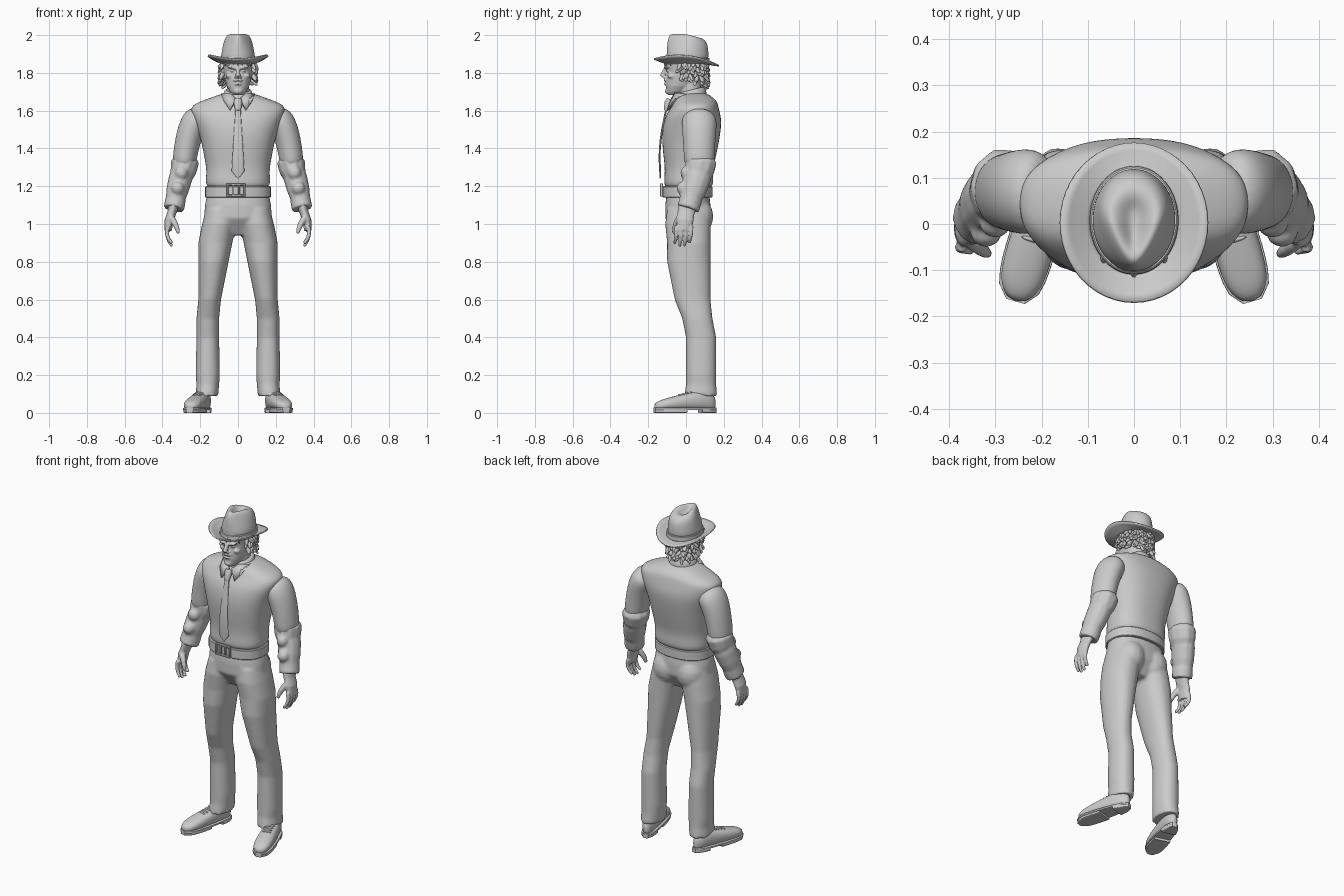
import bpy, bmesh, math, random
from mathutils import Matrix, Vector

cube = bpy.data.objects.get("Cube")
if cube:
    bpy.data.objects.remove(cube)
random.seed(4)

UP, BACK = Vector((0, 0, 1)), Vector((0, 1, 0))
grey = (.6, .6, .6, 1)
clay = bpy.data.materials.new("clay_grey")
clay.use_nodes = True
clay.diffuse_color = grey
clay.node_tree.nodes["Principled BSDF"].inputs["Base Color"].default_value = grey


def bridge(bm, loops):
    """Join neighbouring closed loops of vertices with quads."""
    for lower, upper in zip(loops, loops[1:]):
        for k in range(len(lower)):
            following = (k + 1) % len(lower)
            bm.faces.new((lower[k], lower[following], upper[following], upper[k]))


def sweep(bm, rings, axis=None, hint=BACK, sides=20, power=2):
    """Loft capped superellipses given as (centre, side radius, hint radius)."""
    loops = []
    last = len(rings) - 1
    for i, (centre, across, along) in enumerate(rings):
        tangent = axis or rings[min(i + 1, last)][0] - rings[max(i - 1, 0)][0]
        tangent = tangent.normalized()
        v = (hint - hint.dot(tangent) * tangent).normalized()
        u = v.cross(tangent)
        loop = []
        for k in range(sides):
            angle = math.tau * k / sides
            c, s = (math.copysign(abs(w) ** (2 / power), w) for w in (math.cos(angle), math.sin(angle)))
            loop.append(bm.verts.new(centre + u * c * across + v * s * along))
        loops.append(loop)
    bridge(bm, loops)
    bm.faces.new(loops[0])
    bm.faces.new(loops[-1])


def stack(bm, rows, **options):
    """Horizontal sections: (height, half width, front, back) and optional centre x."""
    rings = []
    for height, width, front, back, *x in rows:
        centre = Vector((x[0] if x else 0, (front + back) / 2, height))
        rings.append((centre, width, (back - front) / 2))
    sweep(bm, rings, axis=UP, **options)


def limb(bm, rows, depth=1.0, **options):
    """Sections square to a path: (x, y, z, radius)."""
    sweep(bm, [(Vector(row[:3]), row[3], row[3] * depth) for row in rows], **options)


def curl(bm, start, bend, end, thick, thin, sides=10, hint=BACK):
    """Tapered tube along a quadratic curve."""
    start, bend, end = Vector(start), Vector(bend), Vector(end)
    rings = []
    for step in range(5):
        t = step / 4
        radius = thick + (thin - thick) * t * t
        rings.append((start.lerp(bend, t).lerp(bend.lerp(end, t), t), radius, radius))
    sweep(bm, rings, sides=sides, hint=hint)


def ball(bm, place, size, tilt=0.0):
    matrix = Matrix.Translation(place) @ Matrix.Rotation(tilt, 4, "Y") @ Matrix.Diagonal((*size, 1))
    bmesh.ops.create_uvsphere(bm, u_segments=16, v_segments=10, radius=1, matrix=matrix)


def box(bm, place, size):
    bmesh.ops.create_cube(bm, size=1, matrix=Matrix.Translation(place) @ Matrix.Diagonal((*size, 1)))


def finish(name, bm, sub=0, voxel=0, mirror=False, thick=0, bevel=0):
    bmesh.ops.recalc_face_normals(bm, faces=bm.faces)
    mesh = bpy.data.meshes.new(name)
    bm.to_mesh(mesh)
    bm.free()
    mesh.materials.append(clay)
    part = bpy.data.objects.new(name, mesh)
    bpy.context.collection.objects.link(part)
    bpy.ops.object.select_all(action="DESELECT")
    part.select_set(True)
    bpy.context.view_layer.objects.active = part
    bpy.ops.object.shade_smooth_by_angle(angle=math.pi if sub else math.pi / 4)
    if thick:
        part.modifiers.new("Solidify", "SOLIDIFY").thickness = thick
    if bevel:
        part.modifiers.new("Bevel", "BEVEL").width = bevel
    if mirror:
        part.modifiers.new("Mirror", "MIRROR").use_mirror_merge = False
    if sub:
        subdivision = part.modifiers.new("Subdivision", "SUBSURF")
        subdivision.levels = subdivision.render_levels = sub
    if voxel:
        remesh = part.modifiers.new("Remesh", "REMESH")
        remesh.mode, remesh.voxel_size, remesh.use_smooth_shade = "VOXEL", voxel, True
        smooth = part.modifiers.new("Smooth", "SMOOTH")
        smooth.factor, smooth.iterations = .5, 4


# Shirt body, flared over the belt
bm = bmesh.new()
stack(bm, [(1.18, .15, -.1, .12), (1.21, .175, -.12, .15), (1.28, .165, -.11, .14),
           (1.36, .18, -.12, .16), (1.46, .2, -.13, .18), (1.54, .23, -.12, .19),
           (1.59, .25, -.1, .18), (1.63, .25, -.07, .17), (1.66, .17, -.06, .16),
           (1.7, .06, -.03, .1)], sides=28, power=2.4)
finish("shirt_body", bm, sub=2)

# Trousers: pelvis, seat and legs fused together
bm = bmesh.new()
stack(bm, [(1.18, .16, -.1, .12), (1.1, .175, -.11, .13), (1.03, .18, -.11, .13),
           (.94, .1, -.05, .08)], sides=32, power=2.3)
ball(bm, (.08, .06, 1.04), (.085, .085, .1))
stack(bm, [(1.08, .08, -.1, .12, .09), (1, .09, -.11, .13, .1), (.9, .09, -.1, .13, .12),
           (.8, .08, -.1, .13, .13), (.6, .06, -.06, .13, .15), (.5, .06, -.02, .14, .16),
           (.4, .06, 0, .16, .16), (.2, .064, 0, .16, .16), (.15, .06, 0, .16, .16),
           (.09, .06, -.01, .165, .165)], sides=28, power=2.2)
finish("trousers", bm, voxel=.009, mirror=True)

# Belt with square buckle
bm = bmesh.new()
stack(bm, [(z, .174, -.124, .14) for z in (1.14, 1.2)], sides=48, power=2.3)
finish("belt", bm, bevel=.004)
bm = bmesh.new()
middle = Vector((-.01, -.13, 1.18))
for side in (-1, 1):
    box(bm, middle + Vector((side * .045, 0, 0)), (.01, .016, .07))
    box(bm, middle + Vector((side * .015, 0, 0)), (.01, .014, .06))
    box(bm, middle + UP * side * .03, (.1, .016, .01))
finish("belt_buckle", bm, bevel=.002)

# Sleeves: upper arm, rolled fold, forearm and cuff
bm = bmesh.new()
limb(bm, [(.19, .07, 1.58, .05), (.22, .07, 1.56, .075), (.25, .07, 1.5, .072),
          (.27, .07, 1.42, .067), (.28, .07, 1.36, .065), (.29, .07, 1.29, .06)], depth=1.27)
finish("upper_sleeves", bm, sub=2, mirror=True)
bm = bmesh.new()
limb(bm, [(.28, .08, 1.35, .06), (.28, .08, 1.33, .075), (.29, .07, 1.28, .07),
          (.3, .06, 1.25, .06)], depth=1.15, sides=10)
limb(bm, [(.29, .07, 1.29, .06), (.305, .06, 1.24, .063), (.32, .04, 1.18, .06),
          (.335, .02, 1.12, .05)], depth=1.15, sides=12)
limb(bm, [(.33, .026, 1.13, .055), (.34, .01, 1.08, .055)], depth=1.1, sides=14)
# Loose folds in the cloth
for k in range(4):
    ball(bm, (.3 + .01 * k, .09 * (k % 2) - .01 * k, 1.27 - .04 * k), (.034, .03, .035), tilt=.5)
finish("forearm_sleeves", bm, mirror=True, voxel=.008)

# Hands: palm, four curled fingers and thumb
bm = bmesh.new()
limb(bm, [(.34, .01, 1.1, .028), (.35, 0, 1.06, .024), (.365, -.005, 1.02, .024),
          (.37, -.01, .965, .02)], depth=1.9, sides=14)
for k in range(4):
    y = .028 - .026 * k
    reach = .9 - .02 * math.sin(k)
    curl(bm, (.37, y, .99), (.39, y, .94), (.35, y - .01, reach), .012, .008)
curl(bm, (.36, -.03, 1.04), (.325, -.06, 1), (.315, -.065, .95), .018, .009)
finish("hands", bm, mirror=True, voxel=.0045)

# Shoes turned outwards, with upper, sole, heel and laces
turn = Matrix.Translation((.166, .148, 0)) @ Matrix.Rotation(math.radians(16), 4, "Z")
LENGTH = .338


def shoe_loft(bm, first, last, height, inset, power):
    """Sections from heel to toe; height gives bottom and top at each step."""
    rings = []
    for step in range(first, last + 1):
        t = step / 12
        edge = max(.02, 4 * t * (1 - t))
        width = edge ** .3 * (.047 + .02 * t * t) - inset
        low, high = height(t)
        rings.append((Vector((0, .01 - LENGTH * t, (low + high) / 2)), width, (high - low) / 2))
    sweep(bm, rings, axis=-BACK, hint=UP, power=power)


bm = bmesh.new()
shoe_loft(bm, 0, 12, lambda t: (.015, .05 + .085 * (1 - t) ** .7 * min(1, .4 + 3 * t)), .003, 2.4)
bm.transform(turn)
finish("shoe_uppers", bm, sub=1, mirror=True)
bm = bmesh.new()
shoe_loft(bm, 0, 12, lambda t: (.014, .028), 0, 6)
shoe_loft(bm, 0, 3, lambda t: (0, .02), 0, 6)
shoe_loft(bm, 6, 12, lambda t: (0, .02), .003, 6)
bm.transform(turn)
finish("shoe_soles", bm, mirror=True)
bm = bmesh.new()
for k in range(4):
    ball(bm, (0, -.13 - .02 * k, .108 - .005 * k), (.026, .005, .007))
bm.transform(turn)
finish("shoe_laces", bm, mirror=True)

# Head: skull, jaw, neck and mirrored features fused together
bm = bmesh.new()
stack(bm, [(1.683, .026, -.095, -.05), (1.7, .043, -.104, 0), (1.73, .06, -.107, .04),
           (1.77, .07, -.107, .08), (1.81, .077, -.1, .1), (1.85, .08, -.11, .11),
           (1.9, .07, -.1, .1)], sides=28, power=2.2)
limb(bm, [(0, .03, 1.62, .063), (0, .015, 1.78, .058)])
curl(bm, (0, -.1, 1.835), (0, -.115, 1.81), (0, -.126, 1.78), .011, .014)
ball(bm, (0, -.108, 1.76), (.026, .01, .007))
ball(bm, (0, -.108, 1.742), (.02, .01, .006))
ball(bm, (0, -.096, 1.703), (.024, .016, .016))
ball(bm, (.012, -.115, 1.777), (.008, .01, .007))
ball(bm, (.033, -.1, 1.83), (.027, .018, .009), tilt=-.25)
ball(bm, (.046, -.075, 1.785), (.02, .024, .014), tilt=.4)
ball(bm, (.03, -.095, 1.81), (.012, .009, .006))
ball(bm, (.08, .01, 1.79), (.012, .02, .03))
finish("head", bm, voxel=.0045, mirror=True)

# Hair: curled tapering locks round the sides, back and forehead
bm = bmesh.new()
slant = Vector((.3, .5, .8))
for k in range(150):
    angle = random.uniform(-1.95, 1.95)
    outward = Vector((math.sin(angle), math.cos(angle), 0))
    sideways = outward.cross(UP) * random.uniform(-.03, .03)
    root = Vector((outward.x * .08, .008 + outward.y * .093, random.uniform(1.745 + .01 * angle ** 2, 1.86)))
    drop = UP * random.uniform(.02, .04)
    curl(bm, root, root + outward * .02 + sideways - drop, root + outward * .025 + sideways - drop,
         .013, .003, sides=6, hint=slant)
for k in range(-3, 4):
    root = Vector((.022 * k, -.09 + .01 * abs(k), 1.875))
    curl(bm, root, root - BACK * .03 - UP * .015, root - BACK * .022 - UP * .04, .009, .003, sides=6, hint=slant)
finish("hair", bm, sub=1)

# Collar band rising to the nape, and folded points
bm = bmesh.new()
stack(bm, [(1.63, .09, -.07, .115), (1.67, .08, -.06, .11), (1.7, .074, -.05, .1),
           (1.705, .064, -.04, .09)], sides=24)
for vertex in bm.verts:
    vertex.co.z += vertex.co.y / 4
finish("collar_band", bm, sub=1)
bm = bmesh.new()
wing = [(.01, -.08, 1.665), (.045, -.06, 1.695), (.09, -.01, 1.69), (.075, -.07, 1.65), (.045, -.1, 1.605)]
bm.faces.new([bm.verts.new(corner) for corner in wing])
finish("collar_points", bm, mirror=True, thick=.01)

# Necktie: knot and widening blade with a pointed tip
bm = bmesh.new()
limb(bm, [(0, -.085, 1.66, .02), (0, -.096, 1.64, .023), (0, -.107, 1.6, .014)], depth=.8, sides=12)
blade = [(Vector((0, -.104 - .036 * math.sin(t * 2), 1.61 - .33 * t)), .014 + .02 * t, .005)
         for t in (step / 6 for step in range(7))]
blade.append((Vector((0, -.137, 1.24)), .002, .003))
sweep(bm, blade, sides=12, power=3)
finish("necktie", bm)

# Hat: pinched crown, band and curved brim
bm = bmesh.new()
stack(bm, [(1.85, .093, -.105, .12), (1.9, .09, -.103, .12), (1.95, .083, -.1, .117),
           (1.985, .076, -.095, .11), (2.01, .06, -.08, .085), (2, .035, -.05, .055),
           (1.975, .012, -.03, .03)], sides=28)
for vertex in bm.verts:
    rise = max(0, vertex.co.z - 1.9) * 10
    vertex.co.x *= 1 - rise / 2 * max(0, min(1, .3 - vertex.co.y * 8))
    vertex.co.z -= rise / 4 * max(0, vertex.co.y)
finish("hat_crown", bm, sub=2)
bm = bmesh.new()
stack(bm, [(1.85, .097, -.11, .126), (1.88, .095, -.108, .125)], sides=40)
finish("hat_band", bm, bevel=.003)
bm = bmesh.new()
circle = [(math.cos(math.tau * k / 48), math.sin(math.tau * k / 48)) for k in range(48)]
bridge(bm, [[bm.verts.new((c * (.085 + .072 * f), .004 + s * (.105 + .067 * f),
                           1.853 + f * (.036 * c * c - .018 * s + .006 * f))) for c, s in circle]
            for f in (step / 4 for step in range(5))])
finish("hat_brim", bm, thick=.007)
